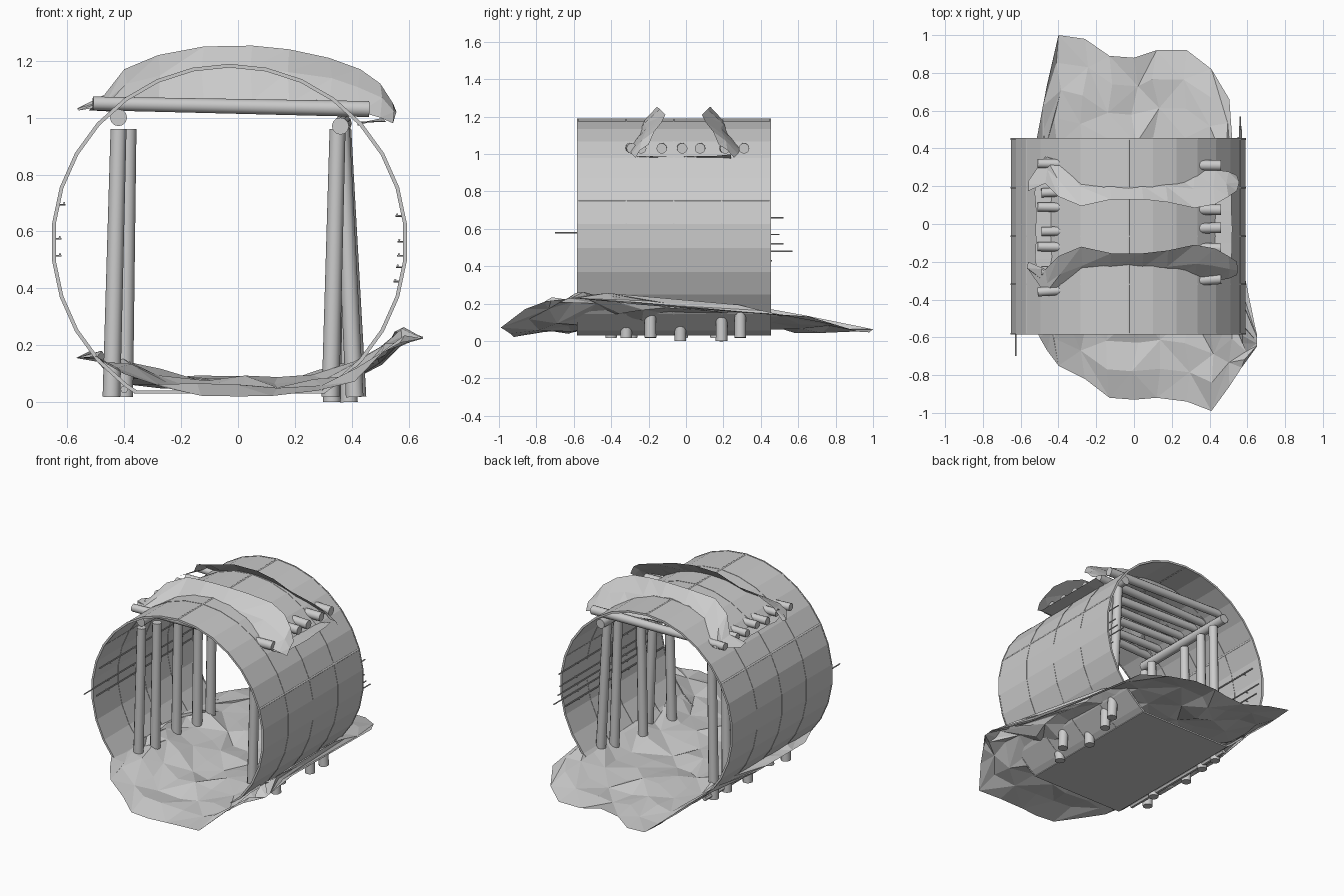
import bpy, bmesh, math, random
from mathutils import Vector

if "Cube" in bpy.data.objects:
    bpy.data.objects.remove(bpy.data.objects["Cube"])

random.seed(4)
CX, CZ, R, T = -0.03, 0.562, 0.625, 0.009
Y0, Y1 = -0.58, 0.45


def material(name, v):
    m = bpy.data.materials.new(name)
    m.diffuse_color = (v, v, v, 1)
    m.use_nodes = True
    m.node_tree.nodes["Principled BSDF"].inputs["Base Color"].default_value = m.diffuse_color
    return m


GREY = material("plain grey", 0.6)


def add(name, verts, faces):
    me = bpy.data.meshes.new(name)
    me.from_pydata(verts, [], faces)
    bm = bmesh.new()
    bm.from_mesh(me)
    bmesh.ops.recalc_face_normals(bm, faces=bm.faces)
    bm.to_mesh(me)
    bm.free()
    ob = bpy.data.objects.new(name, me)
    bpy.context.collection.objects.link(ob)
    me.materials.append(GREY)
    return ob


def face_up(ob):
    if sum(p.normal.z * p.area for p in ob.data.polygons) < 0:
        ob.data.flip_normals()


def smooth(ob):
    bpy.ops.object.select_all(action='DESELECT')
    ob.select_set(True)
    bpy.context.view_layer.objects.active = ob
    bpy.ops.object.shade_smooth_by_angle(angle=math.radians(50))


def rod(name, a, b, r0, r1=None, sides=12):
    """Round log or cable between two points."""
    a, b = Vector(a), Vector(b)
    r1 = r0 if r1 is None else r1
    q = (b - a).to_track_quat('Z', 'Y')
    verts = []
    for p, r in ((a, r0), (b, r1)):
        for i in range(sides):
            t = 2 * math.pi * i / sides
            verts.append(p + q @ Vector((r * math.cos(t), r * math.sin(t), 0)))
    faces = [(i, (i + 1) % sides, sides + (i + 1) % sides, sides + i) for i in range(sides)]
    faces += [tuple(range(sides)), tuple(range(sides, 2 * sides))]
    ob = add(name, verts, faces)
    smooth(ob)
    return ob


def arc_point(deg, r):
    t = math.radians(deg)
    return CX + r * math.cos(t), CZ + r * math.sin(t)


def hoop(name, ya, yb, r_out, r_in, angles):
    """Hoop open at the bottom, extruded along y."""
    n = len(angles)
    verts = []
    for y in (ya, yb):
        for r in (r_out, r_in):
            for d in angles:
                x, z = arc_point(d, r)
                verts.append((x, y, z))
    faces = [(0, n, 3 * n, 2 * n), (n - 1, 2 * n - 1, 4 * n - 1, 3 * n - 1)]
    for i in range(n - 1):
        j = i + 1
        faces += [(i, j, 2 * n + j, 2 * n + i), (n + i, n + j, 3 * n + j, 3 * n + i),
                  (i, j, n + j, n + i), (2 * n + i, 2 * n + j, 3 * n + j, 3 * n + i)]
    return add(name, verts, faces)


# Tunnel lining: four rings with raised joints
ANGLES = [-58, -54] + list(range(-42, 235, 12)) + [238]
joints = [Y0, -0.32, -0.065, 0.192, Y1]
for k in range(4):
    hoop(f"lining_ring_{k + 1}", joints[k] + 0.002, joints[k + 1] - 0.002, R, R - T, ANGLES)
for k, y in enumerate(joints):
    hoop(f"ring_joint_{k + 1}", y - 0.004, y + 0.004, R + 0.002, R - T - 0.002, ANGLES)
for k, d in enumerate((18, 90, 150)):
    x, z = arc_point(d, R - T / 2)
    rod(f"long_joint_{k + 1}", (x, Y0, z), (x, Y1, z), 0.007, sides=8)

# Flat slab closing the bottom of the lining
x0, x1 = -0.365, 0.305
slab = [(x, y, z) for z in (0.03, 0.04) for y in (Y0, Y1) for x in (x0, x1)]
add("invert_slab", slab, [(0, 1, 3, 2), (4, 5, 7, 6), (0, 1, 5, 4), (2, 3, 7, 6), (0, 2, 6, 4), (1, 3, 7, 5)])

# Earth floor: x position, front y, back y of the torn outline
EDGE = [(-0.57, -0.42, 0.10), (-0.50, -0.60, 0.50), (-0.46, -0.67, 0.74), (-0.40, -0.75, 1.0),
        (-0.26, -0.82, 0.98), (-0.13, -0.92, 0.89), (0.0, -0.93, 0.88), (0.12, -0.92, 0.92),
        (0.28, -0.94, 0.92), (0.41, -0.99, 0.82), (0.505, -0.86, 0.66), (0.57, -0.76, -0.25),
        (0.65, -0.65, -0.58)]
cols, rows = len(EDGE), 12
verts = []
for i, (x, ya, yb) in enumerate(EDGE):
    for j in range(rows + 1):
        y = ya + (yb - ya) * j / rows
        inner = 0 < i < cols - 1 and 0 < j < rows
        px = x + random.uniform(-0.025, 0.025) * inner
        z = 0.065 + 0.13 * min(1, abs(px) / 0.55) ** 2.5 + random.uniform(-0.02, 0.03) * inner
        if y < -0.55:
            z -= 0.05 * (-0.55 - y) / 0.4
        if y > 0.3:
            z -= 0.07 * (y - 0.3) / 0.65 * (abs(px) / 0.5)
        if px > 0.5 and y < -0.4:
            z += 0.04
        if px < -0.53:
            z -= 0.04
        verts.append((px, y, max(0.02, z)))
faces = []
for i in range(cols - 1):
    for j in range(rows):
        a, b = i * (rows + 1) + j, (i + 1) * (rows + 1) + j
        faces += [(a, b, b + 1), (a, b + 1, a + 1)] if (i + j) % 2 else [(a, b, a + 1), (b, b + 1, a + 1)]
face_up(add("earth_floor", verts, faces))

# Earth lips breaking through the roof: x, low y, low z, high y, high z
LIP = [(-0.56, -0.24, 1.025, -0.20, 1.035), (-0.47, -0.37, 1.04, -0.24, 1.08),
       (-0.40, -0.35, 1.05, -0.17, 1.17), (-0.28, -0.31, 1.05, -0.12, 1.22),
       (-0.12, -0.29, 1.06, -0.155, 1.25), (0.05, -0.29, 1.06, -0.155, 1.253),
       (0.18, -0.30, 1.05, -0.14, 1.24), (0.32, -0.30, 1.04, -0.11, 1.21),
       (0.43, -0.30, 1.02, -0.13, 1.17), (0.50, -0.29, 1.0, -0.17, 1.12),
       (0.545, -0.27, 0.98, -0.20, 1.05)]
for name, s, dy in (("front_earth_lip", 1, 0), ("back_earth_lip", -1, -0.025)):
    verts = []
    for x, ya, za, yb, zb in LIP:
        w = random.uniform(-0.012, 0.012)
        verts += [(x, s * ya + dy * 0.5, za),
                  (x + w, s * (0.45 * ya + 0.55 * yb - 0.015) + dy, 0.42 * za + 0.58 * zb),
                  (x, s * yb + dy, zb)]
    faces = []
    for i in range(len(LIP) - 1):
        for j in range(2):
            a, b = 3 * i + j, 3 * i + 3 + j
            faces += [(a, b, b + 1), (a, b + 1, a + 1)]
    face_up(add(name, verts, faces))

# Loose earth along the ends of the roof logs
for name, s, z0 in (("left_earth_edge", -1, 1.03), ("right_earth_edge", 1, 0.985)):
    verts = []
    for k in range(7):
        y = -0.27 + 0.085 * k
        u = random.uniform(-0.012, 0.012)
        verts += [(s * 0.42, y, z0 - 0.005 + u), (s * (0.515 + u), y, z0 + 0.005 - u)]
    face_up(add(name, verts, [(2 * k, 2 * k + 1, 2 * k + 3, 2 * k + 2) for k in range(6)]))

# Roof logs across the tunnel: left y, right y
for k, (ya, yb) in enumerate(((0.32, 0.31), (0.165, 0.21), (0.09, 0.075), (-0.04, -0.02),
                              (-0.12, -0.13), (-0.25, -0.24), (-0.36, -0.29))):
    rod(f"roof_log_{k + 1}", (-0.49 - 0.02 * (k % 2 == 0), ya, 1.05), (0.46, yb, 1.03), 0.024, 0.028)

# Side logs resting on the props
rod("left_side_log", (-0.42, -0.41, 1.0), (-0.42, 0.36, 1.0), 0.03)
rod("right_side_log", (0.36, -0.37, 0.97), (0.37, 0.36, 0.98), 0.03)

# Upright props: y, foot x, top x
LEFT = [(-0.40, -0.445, -0.42), (-0.29, -0.40, -0.385), (-0.02, -0.435, -0.42),
        (0.16, -0.41, -0.40), (0.29, -0.405, -0.39)]
RIGHT = [(-0.32, 0.325, 0.35), (-0.19, 0.41, 0.365), (-0.03, 0.33, 0.35),
         (0.19, 0.39, 0.36), (0.29, 0.42, 0.37)]
for side, props in (("left", LEFT), ("right", RIGHT)):
    for k, (y, xa, xb) in enumerate(props):
        foot = 0.0 if side == "right" and k in (2, 3) else 0.018
        rod(f"{side}_prop_{k + 1}", (xa, y, foot), (xb, y, 0.96), 0.031, 0.028)

# Foot rail beside the left props
rod("foot_rail", (-0.40, -0.5, 0.045), (-0.40, 0.38, 0.045), 0.014, sides=6)

# Wall cables and their small hooks
CABLES = [(-1, 0.70, -0.56, 0.40), (-1, 0.58, -0.70, 0.44), (-1, 0.52, -0.57, 0.42),
          (1, 0.66, -0.50, 0.52), (1, 0.57, -0.55, 0.50), (1, 0.52, -0.50, 0.52),
          (1, 0.48, -0.45, 0.57), (1, 0.43, -0.55, 0.46)]
for k, (s, z, ya, yb) in enumerate(CABLES):
    wall = CX + s * (math.sqrt(R * R - (z - CZ) ** 2) - 0.012)
    x = wall - s * 0.016
    rod(f"cable_{k + 1}", (x, ya, z), (x, yb, z), 0.004, sides=6)
    for n, y in enumerate((-0.45, -0.19, 0.06, 0.32)):
        rod(f"cable_hook_{k + 1}_{n + 1}", (wall, y, z - 0.006), (x - s * 0.006, y, z - 0.006), 0.003, sides=4)
